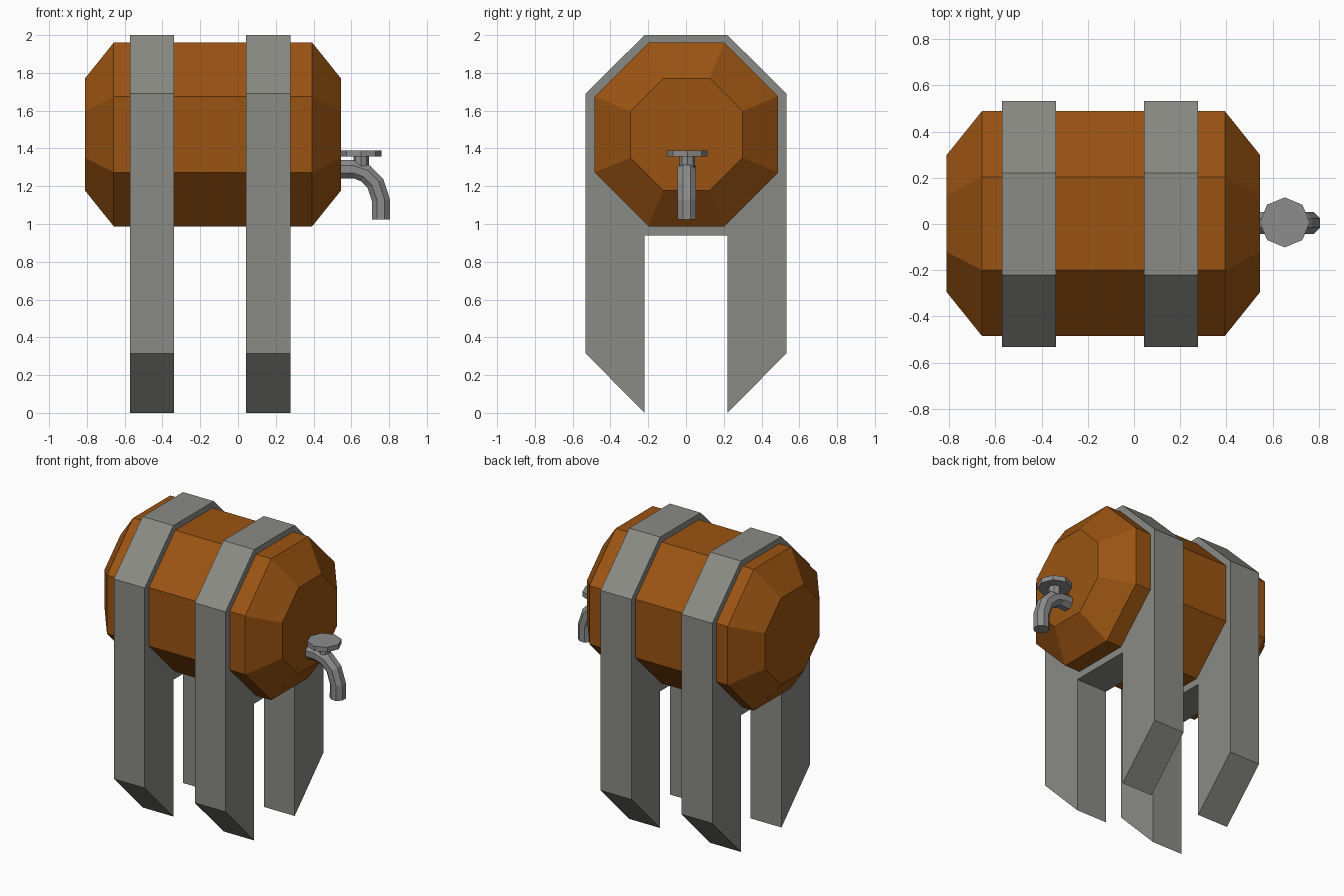
import bpy, bmesh, math
from mathutils import Vector

if "Cube" in bpy.data.objects:
    bpy.data.objects.remove(bpy.data.objects["Cube"])


def material(name, rgb):
    m = bpy.data.materials.new(name)
    m.diffuse_color = (*rgb, 1)
    m.use_nodes = True
    m.node_tree.nodes["Principled BSDF"].inputs["Base Color"].default_value = m.diffuse_color
    return m


WOOD = material("brown wood", (0.325, 0.088, 0.006))
STRAP = material("grey strap", (0.255, 0.255, 0.235))
METAL = material("tap metal", (0.26, 0.265, 0.26))


def loft(name, rings, mat):
    """Skin closed rings of equal point count and cap both ends."""
    bm = bmesh.new()
    loops = [[bm.verts.new(p) for p in r] for r in rings]
    n = len(loops[0])
    for a, b in zip(loops, loops[1:]):
        for i in range(n):
            j = (i + 1) % n
            bm.faces.new((a[i], a[j], b[j], b[i]))
    bm.faces.new(loops[0])
    bm.faces.new(loops[-1])
    bmesh.ops.recalc_face_normals(bm, faces=bm.faces)
    me = bpy.data.meshes.new(name)
    bm.to_mesh(me)
    bm.free()
    me.materials.append(mat)
    ob = bpy.data.objects.new(name, me)
    bpy.context.collection.objects.link(ob)
    return ob


def octagon(centre, u, v, r, flat=True):
    """Octagon in the u-v plane; r is apothem if flat, else corner radius."""
    off = math.pi / 8 if flat else 0
    r = r / math.cos(off)
    c, u, v = Vector(centre), Vector(u), Vector(v)
    return [c + r * (math.cos(off + k * math.pi / 4) * u + math.sin(off + k * math.pi / 4) * v)
            for k in range(8)]


X, Y, Z = (1, 0, 0), (0, 1, 0), (0, 0, 1)

# Barrel with tapered ends
loft("barrel", [octagon((x, 0.002, 1.474), Y, Z, r) for x, r in
                ((-0.81, 0.297), (-0.658, 0.486), (0.393, 0.486), (0.545, 0.297))], WOOD)

# Two straps that run down into pairs of legs
half = [(0.22, 2.0), (0.531, 1.69), (0.531, 0.315), (0.22, 0.0), (0.22, 0.94)]
profile = half + [(-y, z) for y, z in reversed(half)]
for name, x0, x1 in (("back_strap_legs", -0.572, -0.338), ("front_strap_legs", 0.043, 0.277)):
    loft(name, [[(x, y, z) for y, z in profile] for x in (x0, x1)], STRAP)

# Curved tap spout
cy = 0.004
path = [(0.53, 1.29, 0), (0.61, 1.29, 0), (0.675, 1.268, 30),
        (0.727, 1.215, 60), (0.757, 1.125, 85), (0.757, 1.025, 90)]
rings = []
for x, z, turn in path:
    a = math.radians(turn)
    rings.append(octagon((x, cy, z), Y, (math.sin(a), 0, math.cos(a)), 0.048))
loft("tap_spout", rings, METAL)

# Tap stem and handle disc
for name, z0, z1, r in (("tap_stem", 1.28, 1.36, 0.041), ("tap_handle", 1.357, 1.39, 0.108)):
    loft(name, [octagon((0.652, cy + 0.003, z), X, Y, r, False) for z in (z0, z1)], METAL)
